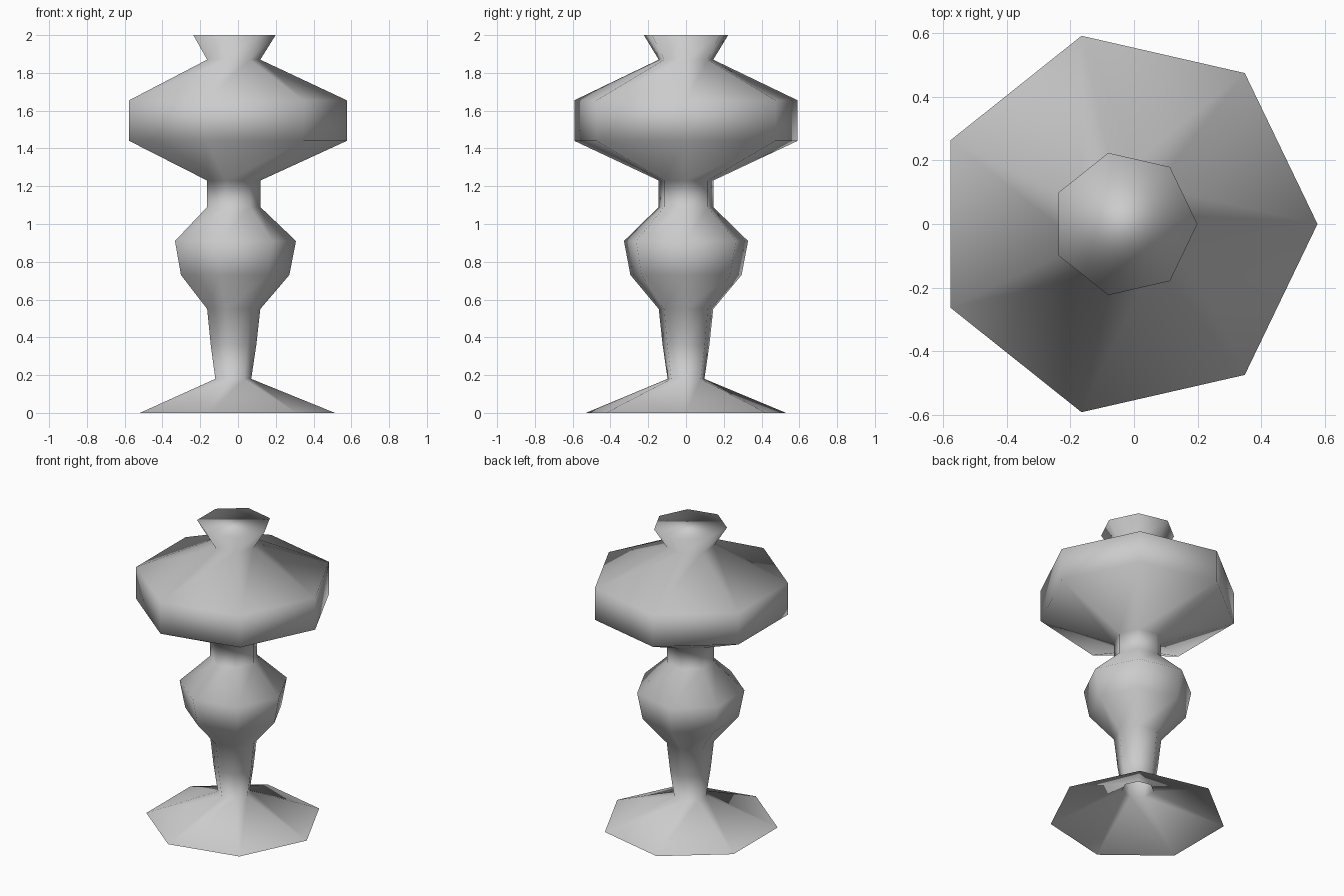
import bpy
import bmesh
import math

cube = bpy.data.objects.get("Cube")
if cube:
    bpy.data.objects.remove(cube, do_unlink=True)

SIDES = 7
CENTRE_X = -0.03

# One plain grey material
grey = bpy.data.materials.new("plain_grey")
grey.use_nodes = True
colour = (0.6, 0.6, 0.6, 1.0)
grey.diffuse_color = colour
grey.node_tree.nodes["Principled BSDF"].inputs["Base Color"].default_value = colour

# Profile from foot to rim: (radius, height)
profile = [
    (0.543, 0.0),                                    # flared foot
    (0.10, 0.18), (0.127, 0.36), (0.148, 0.55),      # tapered stem
    (0.302, 0.73), (0.337, 0.91), (0.148, 1.09),     # bulb
    (0.148, 1.23),                                   # neck
    (0.606, 1.44), (0.606, 1.655), (0.148, 1.87),    # wide drum
    (0.229, 2.0),                                    # flared rim
]


def ring(bm, radius, z):
    angles = [math.tau * i / SIDES for i in range(SIDES)]
    return [bm.verts.new((CENTRE_X + radius * math.cos(a), radius * math.sin(a), z))
            for a in angles]


# Turned body: hollow foot below, closed top
bm = bmesh.new()
rings = [ring(bm, r, z) for r, z in profile]
for low, high in zip(rings, rings[1:]):
    for i in range(SIDES):
        j = (i + 1) % SIDES
        bm.faces.new((low[i], low[j], high[j], high[i]))
bm.faces.new(rings[-1])
for face in bm.faces:
    face.smooth = True

mesh = bpy.data.meshes.new("turned_pillar")
bm.to_mesh(mesh)
bm.free()
mesh.materials.append(grey)
pillar = bpy.data.objects.new("turned_pillar", mesh)
bpy.context.collection.objects.link(pillar)
